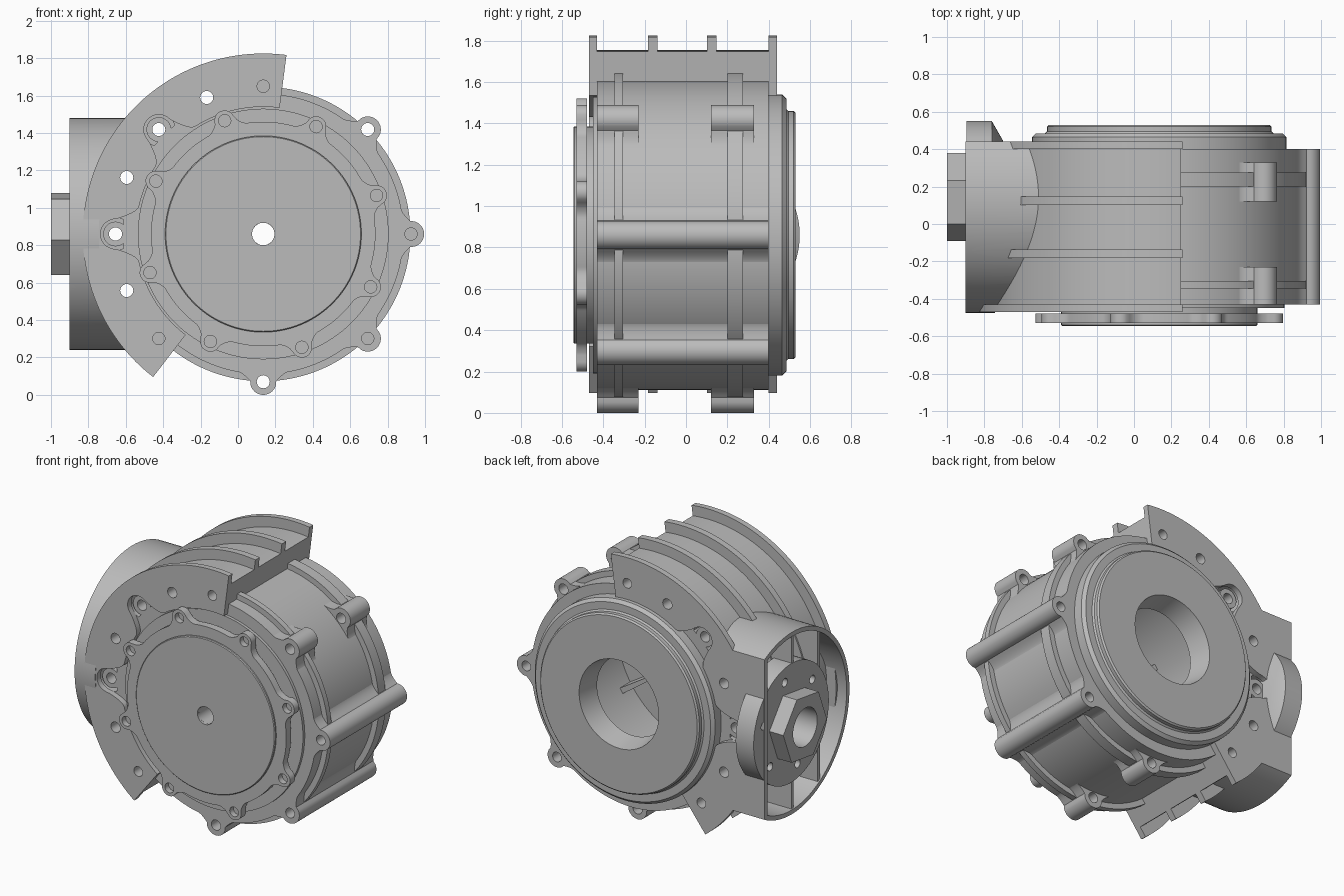
import bpy, bmesh, math
from math import sin, cos, pi, radians, sqrt

cube = bpy.data.objects.get("Cube")
if cube:
    bpy.data.objects.remove(cube)

mat = bpy.data.materials.new("cast_grey")
mat.use_nodes = True
GREY = (0.5, 0.5, 0.5, 1)
mat.diffuse_color = GREY
mat.node_tree.nodes["Principled BSDF"].inputs["Base Color"].default_value = GREY

CX, CZ = 0.135, 0.86      # housing axis, along y
DY = 0.145                # duct axis, along x
BOLT = 0.79               # bolt circle radius
A0, A1 = radians(82.6), radians(232.4)   # outer casing sector
parts = []


def place(axis, a, b, h):
    return (CX + a, h, CZ + b) if axis == "y" else (h, DY + a, CZ + b)


def finish(name, bm):
    bmesh.ops.recalc_face_normals(bm, faces=bm.faces)
    me = bpy.data.meshes.new(name)
    bm.to_mesh(me)
    bm.free()
    me.materials.append(mat)
    ob = bpy.data.objects.new(name, me)
    bpy.context.scene.collection.objects.link(ob)
    parts.append(ob)
    return ob


def add_prism(bm, pts, lo, hi, axis="y"):
    bot = [bm.verts.new(place(axis, a, b, lo)) for a, b in pts]
    top = [bm.verts.new(place(axis, a, b, hi)) for a, b in pts]
    bm.faces.new(bot)
    bm.faces.new(top)
    for i in range(len(pts)):
        j = (i + 1) % len(pts)
        bm.faces.new((bot[i], bot[j], top[j], top[i]))


def prism(name, pts, lo, hi, axis="y"):
    bm = bmesh.new()
    add_prism(bm, pts, lo, hi, axis)
    return finish(name, bm)


def lathe(name, prof, axis="y", n=96):
    bm = bmesh.new()
    rings = [[bm.verts.new(place(axis, r * cos(2 * pi * i / n), r * sin(2 * pi * i / n), h))
              for r, h in prof] for i in range(n)]
    for i in range(n):
        p, q = rings[i], rings[(i + 1) % n]
        for k in range(len(prof)):
            m = (k + 1) % len(prof)
            bm.faces.new((p[k], p[m], q[m], q[k]))
    return finish(name, bm)


def polar(r, a):
    return (r * cos(a), r * sin(a))


def circle(r, n=32, c=(0, 0), turn=0):
    return [(c[0] + r * cos(turn + 2 * pi * i / n), c[1] + r * sin(turn + 2 * pi * i / n))
            for i in range(n)]


def rect(a0, a1, b0, b1):
    return [(a0, b0), (a1, b0), (a1, b1), (a0, b1)]


def lobed(base, centre, size, angles):
    """Radius function: a circle with filleted round ears."""
    def radius(t):
        best = base
        for a in angles:
            d = abs((t - a + pi) % (2 * pi) - pi)
            s = centre * sin(d)
            if d < 1 and s < size:
                best = max(best, centre * cos(d) + sqrt(size ** 2 - s ** 2))
            elif d < 1:
                f = max(0, 1 - (s - size) / (1.2 * size))
                best = max(best, base + (centre - base) * f * f)
        return best
    return radius


def sector(inner, outer, a0, a1, n=120):
    ts = [a0 + (a1 - a0) * i / n for i in range(n + 1)]
    fi = inner if callable(inner) else (lambda t: inner)
    fo = outer if callable(outer) else (lambda t: outer)
    return [polar(fo(t), t) for t in ts] + [polar(fi(t), t) for t in reversed(ts)]


def cutter(name, items):
    bm = bmesh.new()
    for item in items:
        add_prism(bm, *item)
    ob = finish(name, bm)
    parts.remove(ob)
    ob.hide_render = True
    return ob


def cut(ob, tool):
    mod = ob.modifiers.new("cut", "BOOLEAN")
    mod.operation, mod.solver, mod.object = "DIFFERENCE", "EXACT", tool
    dg = bpy.context.evaluated_depsgraph_get()
    me = bpy.data.meshes.new_from_object(ob.evaluated_get(dg))
    ob.modifiers.clear()
    ob.data = me


# Cutters: bolt holes, cover screw holes, casing pockets, duct trimming
through = [45, 112.5, 135, 157.5, 180, 202.5, 270]
blind = [0, 90, 225, 315]
cover_angles = [radians(18.8 + 45 * i) for i in range(8)]
holes = [(circle(0.035, 24, polar(BOLT, radians(a))), -1, 1) for a in through]
for a in blind:
    ring = circle(0.033, 24, polar(BOLT, radians(a)))
    holes += [(ring, -1, -0.3), (ring, 0.28, 1)]
bolt_cut = cutter("bolt_hole_cutter", holes)
screws = [(circle(0.033, 24, polar(0.64, a)), -0.7, -0.49) for a in cover_angles]
cover_cut = cutter("cover_hole_cutter", screws + [(circle(0.06), -0.8, 0)])
pockets = []
for a in (135, 180):
    ring = circle(0.088, 32, polar(BOLT, radians(a)))
    pockets += [(ring, -0.6, -0.3), (ring, 0.25, 0.6)]
pocket_cut = cutter("pocket_cutter", pockets)
trim_cut = cutter("duct_trim_cutter", [(circle(0.88, 128), -1, 1)])
side_cut = cutter("duct_side_cutter", [(rect(-1.5, 0, -1, 1), 0.44, 1.5)])

# Hollow drum with stepped back ring and central opening
lathe("housing_drum", [
    (0.06, -0.545), (0.52, -0.545), (0.525, -0.54), (0.525, -0.45), (0.67, -0.45),
    (0.67, -0.43), (0.75, -0.43), (0.75, 0.4), (0.68, 0.4), (0.68, 0.465),
    (0.66, 0.485), (0.61, 0.485), (0.6, 0.495), (0.6, 0.52), (0.59, 0.53),
    (0.3, 0.53), (0.27, 0.38), (0.65, 0.36), (0.65, -0.38), (0.06, -0.38)], n=128)

# Raised bands round the exposed side of the drum
for name, lo, hi in (("front_band", -0.345, -0.305), ("back_band", 0.2, 0.275)):
    cut(prism(name, sector(0.72, 0.787, A1 - 2 * pi, A0), lo, hi), bolt_cut)

# Bolt ears: some run the full depth, some are split in two
for deg, spans in ((0, [(-0.43, 0.4)]), (315, [(-0.43, 0.4)]),
                   (45, [(-0.43, -0.23), (0.12, 0.33)]),
                   (270, [(-0.43, -0.23), (0.12, 0.33)])):
    a = radians(deg)
    for lo, hi in spans:
        ear = prism("bolt_ear", sector(0.72, lobed(0.748, BOLT, 0.07, [a]),
                                       a - 0.19, a + 0.19, 60), lo, hi)
        cut(ear, bolt_cut)

# Front cover with screw ears
ears = lobed(0.6, 0.64, 0.055, cover_angles)
cover = prism("front_cover", [polar(ears(2 * pi * i / 360), 2 * pi * i / 360)
                              for i in range(360)], -0.53, -0.478)
cut(cover, cover_cut)

# Outer casing over the duct side, with end flanges and cooling fins
casing = prism("outer_casing", sector(0.72, 0.895, A0, A1), -0.43, 0.4)
cut(casing, pocket_cut)
cut(casing, bolt_cut)
notches = lobed(0.68, BOLT, 0.08, [radians(135), radians(180)])
for name, lo, hi in (("front_flange", -0.47, -0.43), ("back_flange", 0.4, 0.44)):
    cut(prism(name, sector(notches, 0.965, A0, A1, 240), lo, hi), bolt_cut)
for y in (-0.16, 0.125):
    prism("cooling_fin", sector(0.86, 0.965, A0, A1), y - 0.023, y + 0.023)
for deg in (135, 180):
    boss = prism("pocket_boss", circle(0.066, 32, polar(BOLT, radians(deg))), -0.43, 0.4)
    cut(boss, bolt_cut)

# Inner ribs on the front wall
lathe("inner_ring", [(0.3, -0.39), (0.33, -0.39), (0.33, -0.25), (0.3, -0.25)])
for i in range(8):
    a = 2 * pi * i / 8 + 0.2
    prism("inner_rib", sector(0.32, 0.66, a - 0.03, a + 0.03, 2), -0.39, -0.27)

# Round duct, trimmed flat at the back and against the casing
duct = lathe("duct_wall", [(0.62, -0.9), (0.62, -0.4), (0.59, -0.4), (0.59, -0.9)], "x", 128)
cut(duct, side_cut)
cut(duct, trim_cut)
plate = prism("duct_side_plate", rect(-0.9 - CX, -0.6 - CX, -0.543, 0.543), 0.41, 0.44)
cut(plate, trim_cut)
for y in (-0.16, 0.125):
    h = sqrt(0.605 ** 2 - (y - DY) ** 2)
    for lo, hi in ((0.25, h), (-h, -0.25)):
        web = prism("duct_web", rect(-0.89 - CX, -0.4 - CX, lo, hi), y - 0.012, y + 0.012)
        cut(web, trim_cut)

# Bearing carrier in the duct mouth, with hex collar
carrier = lathe("bearing_carrier", [
    (0.13, -0.895), (0.405, -0.895), (0.405, -0.76), (0.3, -0.7),
    (0.001, -0.7), (0.001, -0.76), (0.13, -0.76)], "x")
cut(carrier, cutter("carrier_hole_cutter", [
    (circle(0.028, 20, polar(0.31, 2 * pi * i / 6 + 0.3)), -1, -0.8, "x") for i in range(6)]))
collar = prism("hex_collar", circle(0.237, 6, turn=radians(8)), -1.0, -0.89, "x")
cut(collar, cutter("collar_bore_cutter", [(circle(0.13, 48), -1.1, -0.8, "x")]))

# Remove the cutters and shade
for ob in list(bpy.context.scene.objects):
    if ob.name.endswith("_cutter"):
        bpy.data.objects.remove(ob)
bpy.ops.object.select_all(action="DESELECT")
for ob in parts:
    ob.select_set(True)
bpy.context.view_layer.objects.active = parts[0]
bpy.ops.object.shade_smooth_by_angle(angle=radians(30))
